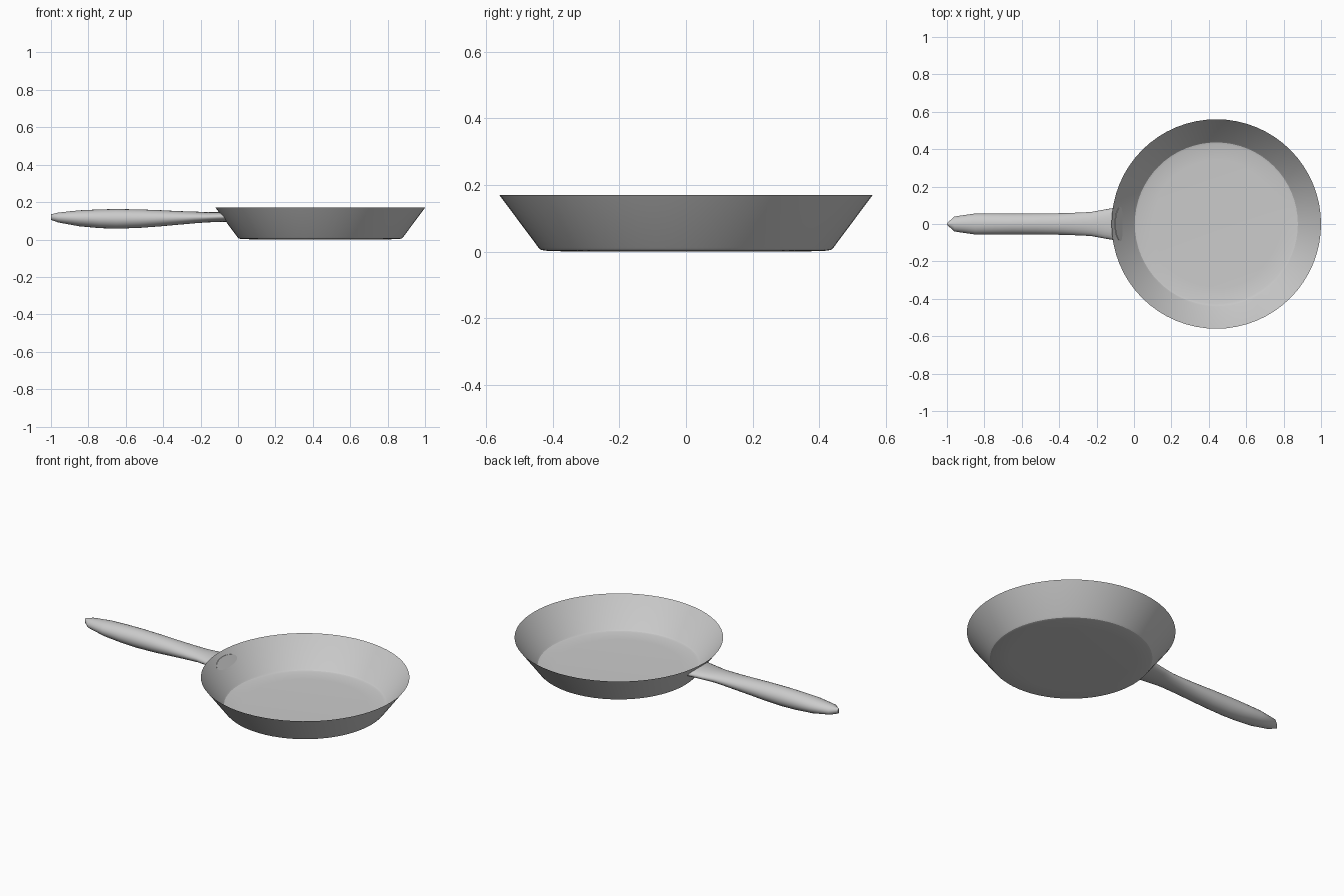
import bpy, bmesh, math

if "Cube" in bpy.data.objects:
    bpy.data.objects.remove(bpy.data.objects["Cube"])

CX = 0.44                                     # pan axis
PROFILE = [(0.34, 0.0), (0.425, 0.003), (0.436, 0.006), (0.443, 0.013), (0.56, 0.17)]


def loft(name, rings, cap_start=False, cap_end=False, angle=40):
    bm = bmesh.new()
    vs = [[bm.verts.new(p) for p in ring] for ring in rings]
    n = len(vs[0])
    for a, b in zip(vs, vs[1:]):
        for i in range(n):
            j = (i + 1) % n
            bm.faces.new((a[i], a[j], b[j], b[i]))
    if cap_start:
        bm.faces.new(vs[0][::-1])
    if cap_end:
        bm.faces.new(vs[-1])
    bm.normal_update()
    me = bpy.data.meshes.new(name)
    bm.to_mesh(me)
    bm.free()
    ob = bpy.data.objects.new(name, me)
    bpy.context.collection.objects.link(ob)
    bpy.ops.object.select_all(action='DESELECT')
    ob.select_set(True)
    bpy.context.view_layer.objects.active = ob
    bpy.ops.object.shade_smooth_by_angle(angle=math.radians(angle))
    return ob


def circle(r, z, n=64):
    return [(CX + r * math.cos(2 * math.pi * i / n),
             r * math.sin(2 * math.pi * i / n), z) for i in range(n)]


# Pan body: thin sheet with flat floor and flared wall
loft("pan_body", [circle(r, z) for r, z in PROFILE], cap_start=True, angle=25)

# Handle stations: x, half width, bottom z, top z
STATIONS = [(-1.0, 0.004, 0.105, 0.135), (-0.96, 0.04, 0.091, 0.144),
            (-0.85, 0.056, 0.071, 0.156), (-0.74, 0.057, 0.061, 0.161),
            (-0.65, 0.057, 0.058, 0.163), (-0.53, 0.057, 0.062, 0.161),
            (-0.42, 0.057, 0.070, 0.157), (-0.32, 0.060, 0.079, 0.152),
            (-0.23, 0.064, 0.087, 0.149), (-0.16, 0.077, 0.092, 0.147),
            (None, 0.092, 0.095, 0.147)]


def section(x, w, z0, z1, n=24):
    pts = []
    for i in range(n):
        a = 2 * math.pi * i / n
        y = w * math.cos(a)
        z = (z0 + z1) / 2 + (z1 - z0) / 2 * math.sin(a)
        px = x
        if x is None:                         # last ring lies on the pan wall
            r = 0.443 + (z - 0.013) * 0.117 / 0.157
            px = CX - math.sqrt(r * r - y * y) + 0.003
        pts.append((px, -y, z))
    return pts


# Handle: swelling grip that widens where it meets the wall
loft("handle", [section(*s) for s in STATIONS], cap_start=True, cap_end=True, angle=45)
